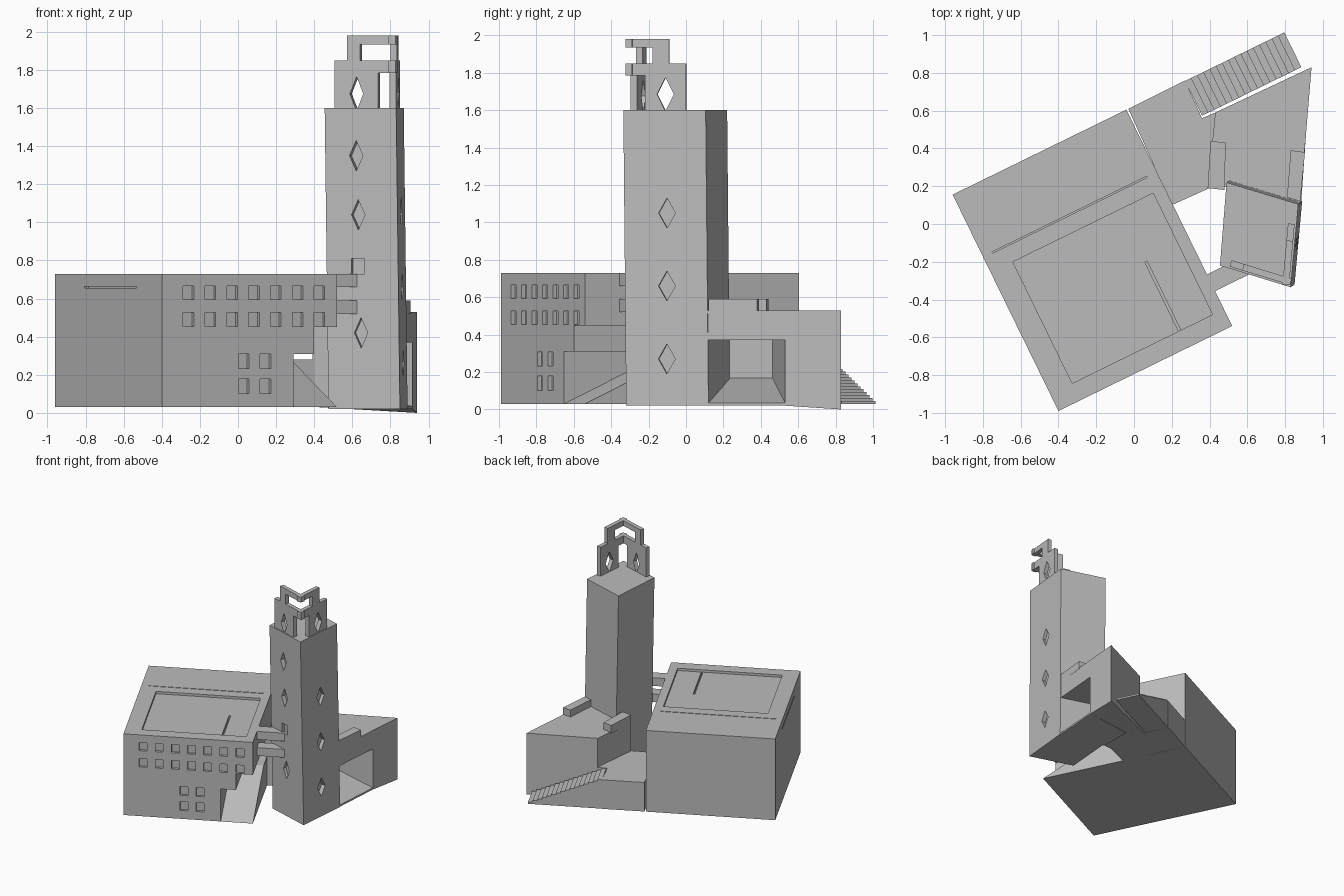
import bpy, bmesh, math
from mathutils import Matrix, Vector

cube = bpy.data.objects.get("Cube")
if cube:
    bpy.data.objects.remove(cube, do_unlink=True)

stone = bpy.data.materials.new("stone_grey")
stone.use_nodes = True
GREY = (0.5, 0.5, 0.5, 1)
stone.diffuse_color = GREY
stone.node_tree.nodes["Principled BSDF"].inputs["Base Color"].default_value = GREY


def frame(p, q):
    """Wall frame: X runs from p to q, Y points into the building, Z up."""
    angle = math.atan2(q[1] - p[1], q[0] - p[0])
    return Matrix.Translation((p[0], p[1], 0)) @ Matrix.Rotation(angle, 4, "Z")


def loft(name, low, high):
    """Closed solid between two matching rings of points."""
    bm = bmesh.new()
    a = [bm.verts.new(p) for p in low]
    b = [bm.verts.new(p) for p in high]
    bm.faces.new(a[::-1])
    bm.faces.new(b)
    for i in range(len(a)):
        j = (i + 1) % len(a)
        bm.faces.new((a[i], a[j], b[j], b[i]))
    bmesh.ops.recalc_face_normals(bm, faces=bm.faces)
    mesh = bpy.data.meshes.new(name)
    bm.to_mesh(mesh)
    bm.free()
    mesh.materials.append(stone)
    obj = bpy.data.objects.new(name, mesh)
    bpy.context.collection.objects.link(obj)
    return obj


def prism(name, plan, z0, z1):
    return loft(name, [(x, y, z0) for x, y in plan], [(x, y, z1) for x, y in plan])


def profile(name, f, pts, v0, v1):
    """Extrude an upright profile (along wall, height) into the wall."""
    return loft(name, [f @ Vector((u, v0, z)) for u, z in pts],
                [f @ Vector((u, v1, z)) for u, z in pts])


def box(name, f, u0, u1, v0, v1, z0, z1):
    return profile(name, f, [(u0, z0), (u1, z0), (u1, z1), (u0, z1)], v0, v1)


def diamond(f, u, z, w, h, v0, v1):
    return profile("cutter", f, [(u - w, z), (u, z - h), (u + w, z), (u, z + h)], v0, v1)


def cut(obj, cutter):
    """Subtract the cutter, then discard it."""
    mod = obj.modifiers.new("cut", "BOOLEAN")
    mod.operation, mod.solver, mod.object = "DIFFERENCE", "EXACT", cutter
    cutter.hide_render = True
    deps = bpy.context.evaluated_depsgraph_get()
    mesh = bpy.data.meshes.new_from_object(obj.evaluated_get(deps))
    obj.modifiers.clear()
    obj.data = mesh
    bpy.data.objects.remove(cutter, do_unlink=True)


# Main hall
WIDTH, DEPTH, BASE, ROOF, DECK = 1.024, 1.275, 0.03, 0.73, 0.28
hall_frame = frame((-0.40, -0.99), (0.52, -0.54))
west_frame = frame((-0.95, 0.16), (-0.40, -0.99))
hall = box("main_hall", hall_frame, 0, WIDTH, 0, DEPTH, BASE, ROOF)


def carve(*dims):
    cut(hall, box("cutter", hall_frame, *dims))


# Sunken roof field, roof joints and covered passage below the overhang
carve(0.13, 0.957, 0.10, 0.815, ROOF - 0.02, ROOF + 0.1)
carve(0.757, 0.77, 0.10, 0.507, ROOF - 0.05, ROOF + 0.1)
carve(0.054, 0.966, 0.904, 0.911, ROOF - 0.02, ROOF + 0.1)
carve(0.77, 1.1, -0.1, 0.95, 0, 0.31)
carve(0.89, 1.1, -0.1, 0.95, 0.30, 0.45)
cut(hall, box("cutter", west_frame, 0.35, 0.97, -0.1, 0.015, 0.655, 0.663))

# Recessed windows
for z in (0.63, 0.49):
    for i in range(7):
        u = 0.156 + i * 0.1275
        carve(u - 0.031, u + 0.031, -0.05, 0.022, z - 0.036, z + 0.036)
for z in (0.27, 0.14):
    for u in (0.479, 0.606):
        carve(u - 0.031, u + 0.031, -0.05, 0.022, z - 0.038, z + 0.038)

# Ramp rising through the passage to the terrace
ramp = [(0, BASE), (0.95, BASE), (0.95, DECK), (0.55, DECK)]
loft("passage_ramp", [hall_frame @ Vector((0.77, v, z)) for v, z in ramp],
     [hall_frame @ Vector((WIDTH, v, z)) for v, z in ramp])

# Terrace and outer staircase
prism("terrace", [(-0.03, 0.61), (0.27, 0.76), (0.36, 0.56), (0.43, 0.59),
                  (0.40, 0.19), (0.2, 0.1)], BASE, DECK)
STEPS, START, END = 16, 1.37, 1.955
run, rise = (END - START) / STEPS, (DECK - BASE) / STEPS
steps = [(START, BASE), (START, DECK)]
for i in range(STEPS):
    z = DECK - i * rise
    if i:
        steps.append((START + i * run, z))
    steps.append((START + (i + 1) * run, z))
steps.append((END, BASE))
profile("outer_stairs", hall_frame, steps, 1.07, DEPTH)

# Bridges between hall and tower
for z in (0.52, 0.66):
    box("bridge", hall_frame, 1.0, 1.24, 0.206, 0.304, z, z + 0.07)

# East wing: roof block, north block, inner wall and sloping floor
prism("wing_roof", [(0.43, 0.59), (0.39, 0.19), (0.50, 0.20), (0.88, 0.11),
                    (0.94, 0.83)], 0.37, 0.53)
north = [(0.43, 0.59), (0.42, 0.45), (0.915, 0.53), (0.94, 0.83)]
loft("wing_north_block", [(x, y, z) for (x, y), z in zip(north, (0.03, 0.03, 0.02, 0))],
     [(x, y, 0.38) for x, y in north])
prism("wing_inner_wall", [(0.39, 0.19), (0.50, 0.20), (0.50, 0.48), (0.42, 0.47)],
      BASE, 0.38)
floor = [(0.49, 0.21), (0.885, 0.11), (0.915, 0.54), (0.49, 0.48)]
loft("wing_floor", [(x, y, 0.02) for x, y in floor],
     [(x, y, z) for (x, y), z in zip(floor, (0.17, 0.035, 0.035, 0.17))])

# Roof benches on the wing
prism("west_bench", [(0.39, 0.19), (0.48, 0.18), (0.485, 0.43), (0.405, 0.44)], 0.52, 0.59)
prism("east_bench", [(0.81, 0.14), (0.88, 0.12), (0.905, 0.38), (0.83, 0.39)], 0.52, 0.59)

# Tower shaft, leaning slightly
TOP = 1.6
plan = [(0.455, -0.22), (0.83, -0.335), (0.87, 0.105), (0.49, 0.22)]
tower = loft("tower_shaft", [(x + 0.02, y + 0.015, 0.02) for x, y in plan],
             [(x, y, TOP) for x, y in plan])
front = frame(plan[0], plan[1])
east = frame(plan[1], plan[2])
for u, z in ((0.172, 1.35), (0.182, 1.04), (0.195, 0.42)):
    cut(tower, diamond(front, u, z, 0.037, 0.08, -0.06, 0.04))
for z in (1.05, 0.66, 0.27):
    cut(tower, diamond(east, 0.235, z, 0.045, 0.08, -0.06, 0.02))
cut(tower, box("cutter", front, 0.145, 0.215, -0.06, 0.035, 0.73, 0.81))

# Crown: two pierced panels, joined by bars around an open corner
IN, OUT = 0.01, 0.045
corner = 0.385
left_panel = box("crown_front_panel", front, 0.05, 0.29, IN, OUT, TOP - 0.01, 1.85)
cut(left_panel, diamond(front, 0.172, 1.675, 0.037, 0.09, -0.1, 0.1))
right_panel = box("crown_east_panel", east, 0.115, 0.335, IN, OUT, TOP - 0.01, 1.85)
cut(right_panel, diamond(east, 0.225, 1.685, 0.045, 0.09, -0.1, 0.1))
box("crown_front_lower_bar", front, 0.28, corner, IN, OUT, 1.785, 1.85)
box("crown_east_lower_bar", east, 0.01, 0.125, IN, OUT, 1.785, 1.85)
box("crown_front_post", front, 0.12, 0.19, IN, OUT, 1.84, 1.98)
box("crown_east_post", east, 0.155, 0.245, IN, OUT, 1.84, 1.98)
box("crown_front_top_bar", front, 0.18, corner, IN, OUT, 1.935, 1.98)
box("crown_east_top_bar", east, 0.01, 0.165, IN, OUT, 1.935, 1.98)
